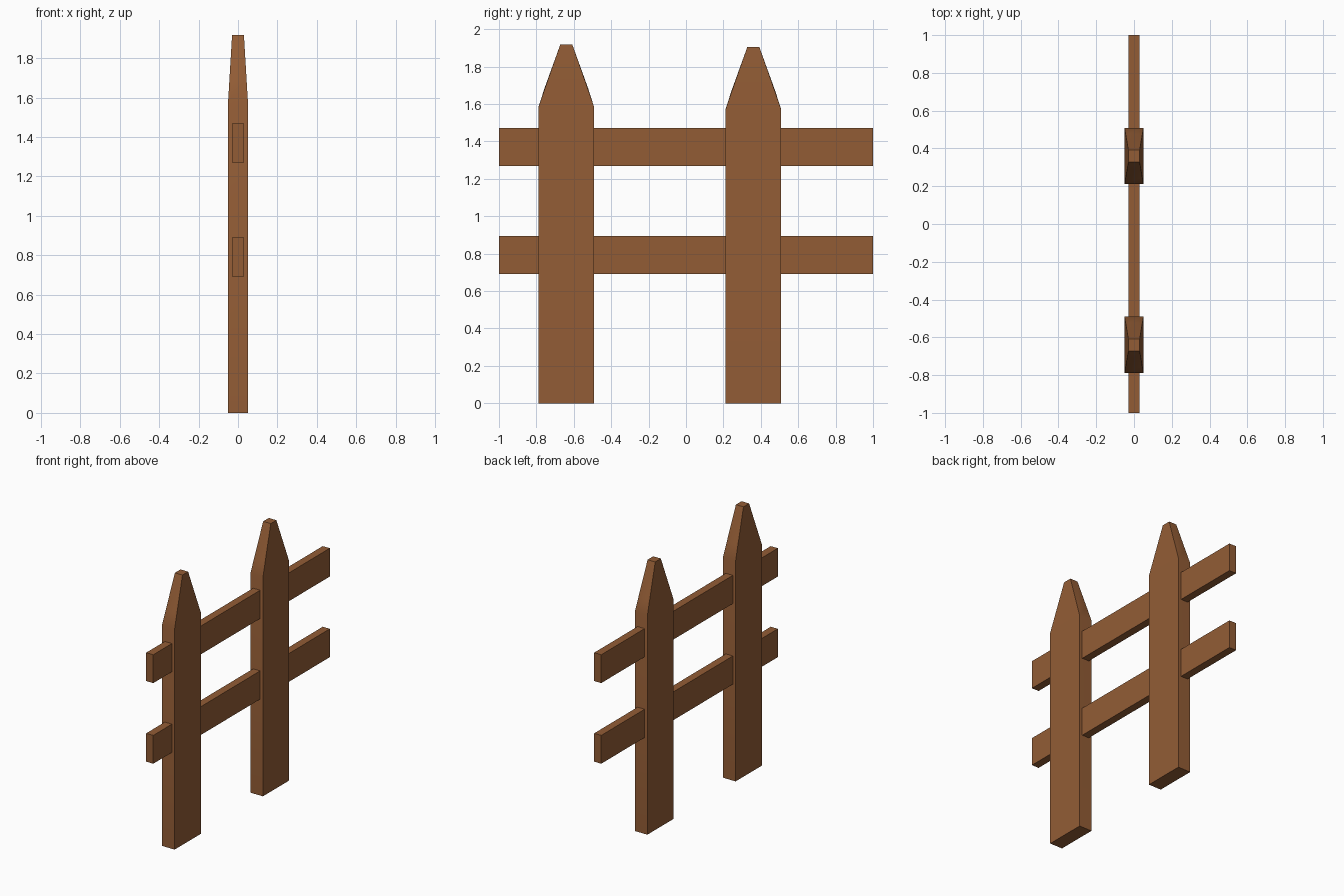
import bpy, bmesh, math

if "Cube" in bpy.data.objects:
    bpy.data.objects.remove(bpy.data.objects["Cube"])

wood = bpy.data.materials.new("brown wood")
wood.diffuse_color = (0.29, 0.108, 0.036, 1)
wood.use_nodes = True
wood.node_tree.nodes["Principled BSDF"].inputs["Base Color"].default_value = wood.diffuse_color


def finish(name, bm):
    bmesh.ops.recalc_face_normals(bm, faces=bm.faces)
    me = bpy.data.meshes.new(name)
    bm.to_mesh(me)
    bm.free()
    me.materials.append(wood)
    ob = bpy.data.objects.new(name, me)
    bpy.context.collection.objects.link(ob)
    bpy.context.view_layer.objects.active = ob
    ob.select_set(True)
    bpy.ops.object.shade_smooth_by_angle(angle=math.radians(25))
    ob.select_set(False)


def picket(name, cy, top):
    # stacked rings: base, shoulder, carved notch, tip (half depth, half width, height)
    bm = bmesh.new()
    levels = [(0.05, 0.149, 0), (0.05, 0.149, top - 0.335),
              (0.03, 0.117, top - 0.235), (0.03, 0.032, top)]
    base, shoulder, notch, tip = [
        [bm.verts.new((sx * x, cy + sy * y, z))
         for sx, sy in ((-1, -1), (1, -1), (1, 1), (-1, 1))]
        for x, y, z in levels]
    bm.faces.new(base[::-1])
    bm.faces.new(tip)
    # narrow sides follow every ring
    for i, j in ((0, 1), (2, 3)):
        for lo, hi in ((base, shoulder), (shoulder, notch), (notch, tip)):
            bm.faces.new((lo[i], lo[j], hi[j], hi[i]))
    # broad sides slope straight to the tip, with slivers down to the notch
    for i, j in ((1, 2), (3, 0)):
        bm.faces.new((base[i], base[j], shoulder[j], shoulder[i]))
        bm.faces.new((shoulder[i], shoulder[j], tip[j], tip[i]))
        bm.faces.new((shoulder[i], tip[i], notch[i]))
        bm.faces.new((shoulder[j], notch[j], tip[j]))
    finish(name, bm)


def rail(name, z):
    bm = bmesh.new()
    bmesh.ops.create_cube(bm, size=1)
    for v in bm.verts:
        v.co = (v.co.x * 0.056, v.co.y * 2, v.co.z * 0.203 + z)
    finish(name, bm)


# upright pickets
picket("front_picket", -0.64, 1.918)
picket("back_picket", 0.36, 1.905)

# horizontal rails
rail("lower_rail", 0.792)
rail("upper_rail", 1.37)
